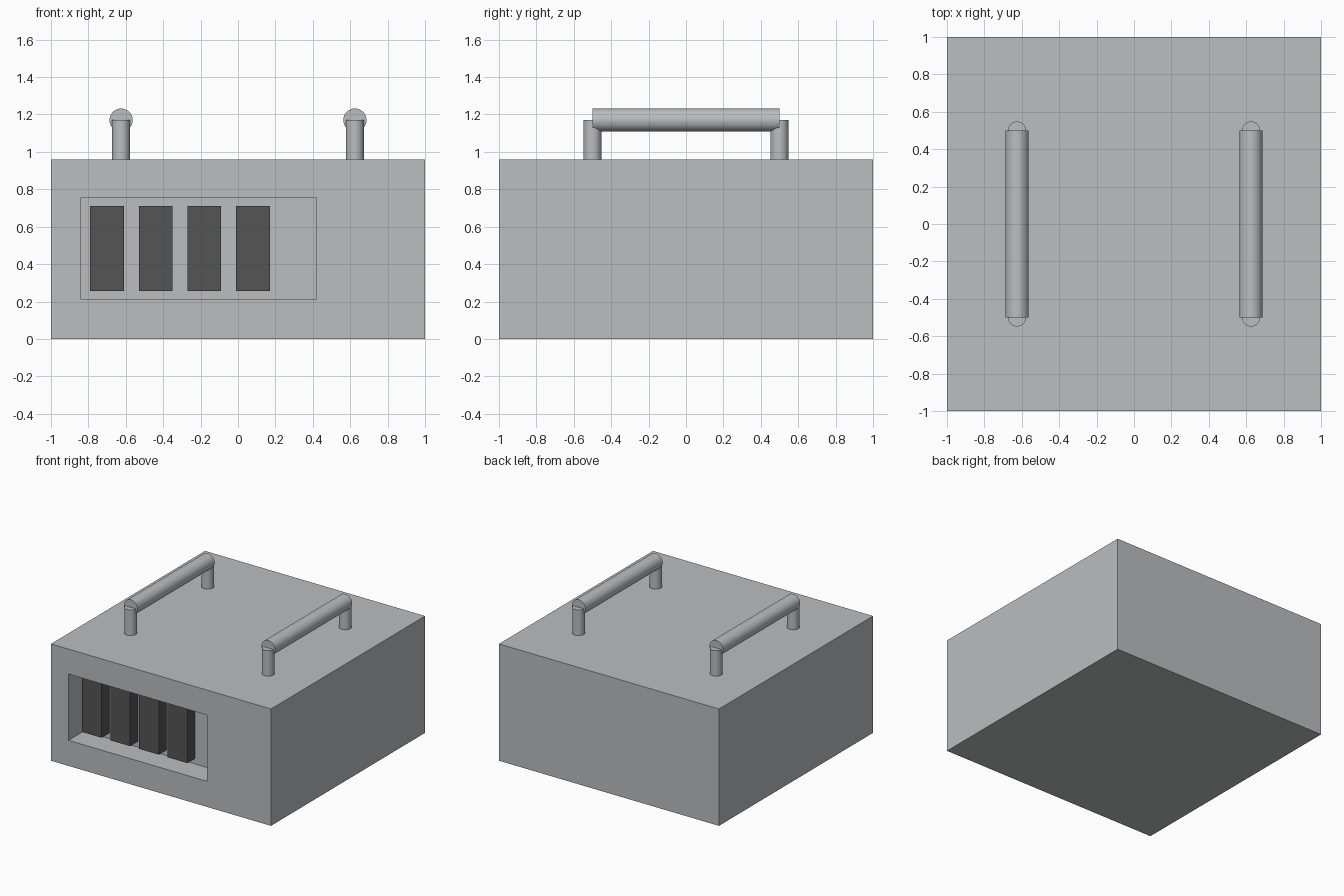
import bpy
import bmesh
import math
from mathutils import Matrix, Vector

cube = bpy.data.objects.get("Cube")
if cube:
    bpy.data.objects.remove(cube, do_unlink=True)


def make_material(name, colour):
    mat = bpy.data.materials.new(name)
    mat.use_nodes = True
    mat.diffuse_color = colour
    mat.node_tree.nodes["Principled BSDF"].inputs["Base Color"].default_value = colour
    return mat


light_grey = make_material("light grey", (0.50, 0.51, 0.52, 1))
dark_grey = make_material("dark grey", (0.09, 0.09, 0.09, 1))


def add_object(name, bm, mat):
    mesh = bpy.data.meshes.new(name)
    bm.to_mesh(mesh)
    bm.free()
    mesh.materials.append(mat)
    obj = bpy.data.objects.new(name, mesh)
    bpy.context.collection.objects.link(obj)
    return obj


def add_box(name, low, high, mat):
    low, high = Vector(low), Vector(high)
    bm = bmesh.new()
    bmesh.ops.create_cube(bm, size=1, matrix=Matrix.Translation((low + high) / 2)
                          @ Matrix.Diagonal((high - low).to_4d()))
    return add_object(name, bm, mat)


def add_rod(name, start, end, radius, mat):
    start, end = Vector(start), Vector(end)
    axis = end - start
    turn = axis.to_track_quat("Z", "Y").to_matrix().to_4x4()
    bm = bmesh.new()
    bmesh.ops.create_cone(bm, cap_ends=True, segments=32, radius1=radius, radius2=radius,
                          depth=axis.length,
                          matrix=Matrix.Translation((start + end) / 2) @ turn)
    # Round the side, keep the caps flat
    for face in bm.faces:
        face.smooth = len(face.verts) == 4
    for edge in bm.edges:
        edge.smooth = edge.calc_face_angle() < math.radians(30)
    return add_object(name, bm, mat)


# Housing with a recessed window in the front
BODY_TOP = 0.96
RECESS_BACK = -0.8
housing = add_box("housing", (-1, -1, 0), (1, 1, BODY_TOP), light_grey)
cutter = add_box("recess_cutter", (-0.84, -1.2, 0.21), (0.42, RECESS_BACK, 0.755), light_grey)
cutter.hide_render = True
cutter.hide_viewport = True
cut = housing.modifiers.new("recess", "BOOLEAN")
cut.operation = "DIFFERENCE"
cut.solver = "EXACT"
cut.object = cutter

# Dark blocks standing out from the back of the recess
for i in range(4):
    x = -0.79 + 0.26 * i
    add_box(f"recess_block_{i + 1}", (x, -0.9, 0.255), (x + 0.18, RECESS_BACK, 0.71), dark_grey)

# Two carrying handles, each a bar on two posts
BAR_Z = 1.17
for side, x in (("left", 0.625), ("right", -0.625)):
    add_rod(f"{side}_handle_bar", (x, -0.5, BAR_Z), (x, 0.5, BAR_Z), 0.062, light_grey)
    for end, y in (("front", -0.5), ("back", 0.5)):
        add_rod(f"{side}_{end}_handle_post", (x, y, BODY_TOP), (x, y, BAR_Z), 0.048, light_grey)
